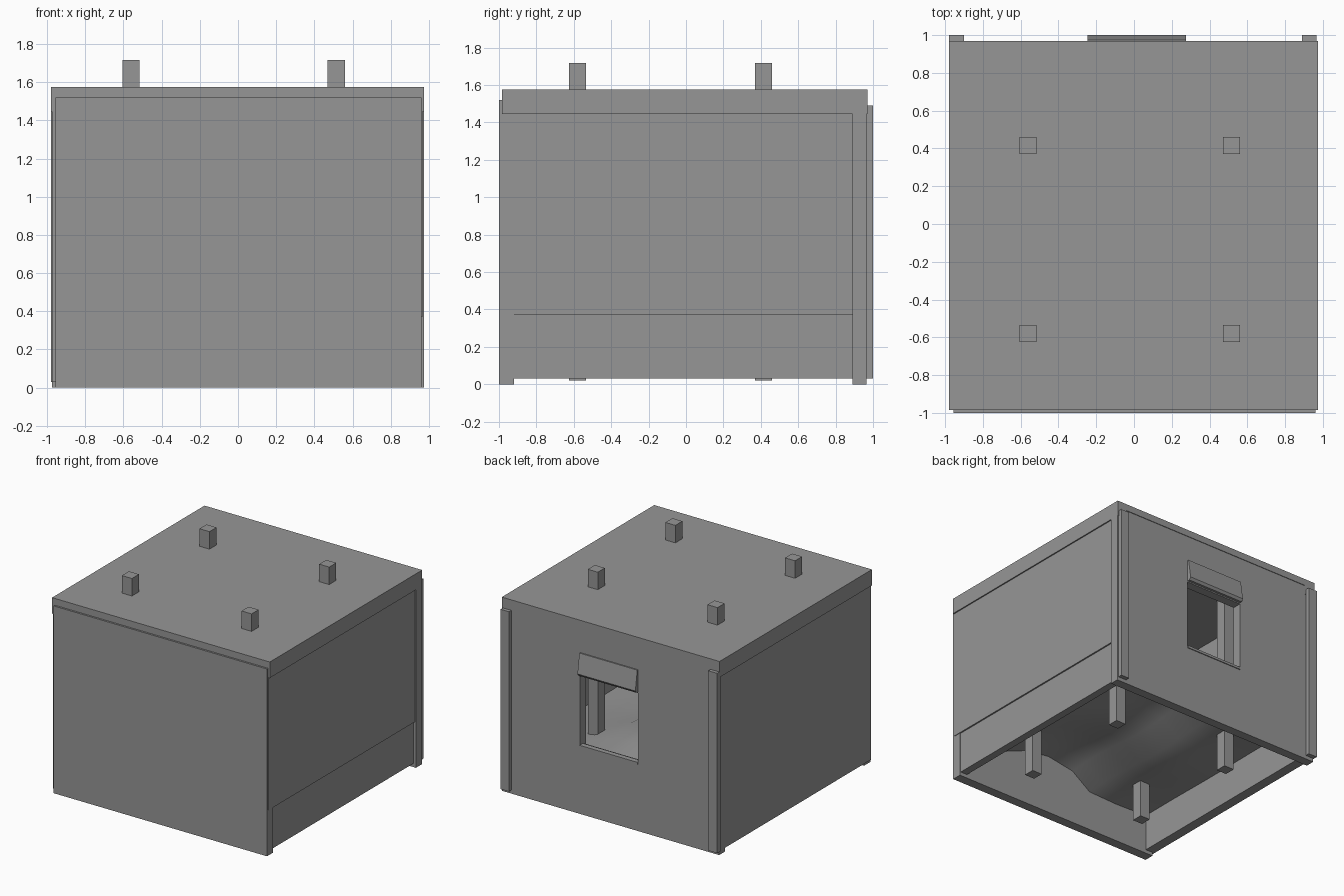
import bpy, bmesh, math

old = bpy.data.objects.get("Cube")
if old:
    bpy.data.objects.remove(old, do_unlink=True)

# One plain grey for the whole building
grey = bpy.data.materials.new("plain_grey")
grey.use_nodes = True
colour = (0.305, 0.305, 0.305, 1)
grey.diffuse_color = colour
grey.node_tree.nodes["Principled BSDF"].inputs["Base Color"].default_value = colour


def finish(name, bm):
    bmesh.ops.recalc_face_normals(bm, faces=bm.faces)
    mesh = bpy.data.meshes.new(name)
    bm.to_mesh(mesh)
    bm.free()
    mesh.materials.append(grey)
    obj = bpy.data.objects.new(name, mesh)
    bpy.context.collection.objects.link(obj)
    return obj


def box(name, x, y, z):
    """Box from (low, high) pairs on each axis."""
    bm = bmesh.new()
    bmesh.ops.create_cube(bm, size=1)
    for v in bm.verts:
        for i, (lo, hi) in enumerate((x, y, z)):
            v.co[i] = lo if v.co[i] < 0 else hi
    return finish(name, bm)


def prism(name, profile, x):
    """Extrude a y-z profile along x."""
    bm = bmesh.new()
    face = bm.faces.new([bm.verts.new((x[0], y, z)) for y, z in profile])
    ext = bmesh.ops.extrude_face_region(bm, geom=[face])
    for v in ext["geom"]:
        if isinstance(v, bmesh.types.BMVert):
            v.co.x = x[1]
    return finish(name, bm)


# Roof slab with deeper fascias on both sides
box("roof_slab", (-0.98, 0.975), (-0.985, 0.97), (1.52, 1.575))
box("right_fascia", (-0.98, -0.89), (-0.985, 0.97), (1.445, 1.52))
box("left_fascia", (0.89, 0.975), (-0.985, 0.97), (1.445, 1.52))

# Walls
box("front_wall", (-0.955, 0.96), (-1.0, -0.92), (0, 1.52))
box("right_wall", (-0.973, -0.89), (-0.985, 0.89), (0.03, 1.445))
box("left_wall_upper", (0.89, 0.965), (-0.985, 0.89), (0.37, 1.445))
box("left_wall_lower", (0.89, 0.953), (-0.985, 0.89), (0.03, 0.37))

# Back wall built around the window opening
win_x, win_z = (-0.245, 0.275), (0.54, 1.12)
back = (0.89, 0.965)
box("back_wall_right", (-0.973, win_x[0]), back, (0, 1.52))
box("back_wall_left", (win_x[1], 0.975), back, (0, 1.52))
box("back_wall_below_window", win_x, back, (0, win_z[0]))
box("back_wall_above_window", win_x, back, (win_z[1], 1.52))
box("window_sill", win_x, (0.93, 0.972), (win_z[0], win_z[0] + 0.02))

# Sloping flap over the window
prism("window_flap", [(0.96, 1.31), (0.975, 1.31), (1.0, 1.15),
                      (0.985, 1.13), (0.96, 1.13)], win_x)

# Corner strips on the back
for side, x in (("right", (-0.98, -0.9)), ("left", (0.89, 0.965))):
    box(side + "_corner_strip", x, (0.96, 1.0), (0.03, 1.49))

# Four posts running through floor and roof
for side, x in (("right", -0.56), ("left", 0.515)):
    for end, y in (("front", -0.58), ("back", 0.415)):
        box(f"{end}_{side}_post", (x - 0.045, x + 0.045),
            (y - 0.045, y + 0.045), (0.02, 1.717))

# Rolling floor: a ridge profile across x, swept to the back
ridge = [(-0.9, 0.33), (-0.6, 0.32), (-0.33, 0.33), (-0.16, 0.45),
         (0.08, 0.49), (0.3, 0.46), (0.5, 0.38), (0.7, 0.35), (0.9, 0.35)]
bm = bmesh.new()
steps = 12
rows = []
for j in range(steps + 1):
    y = -0.93 + 1.83 * j / steps
    sway = 0.02 * math.sin(j * 0.9)
    rows.append([bm.verts.new((x, y, z + sway * (1 - abs(x))))
                 for x, z in ridge])
for a, b in zip(rows, rows[1:]):
    for i in range(len(ridge) - 1):
        bm.faces.new((a[i], a[i + 1], b[i + 1], b[i]))
floor = finish("rolling_floor", bm)
for p in floor.data.polygons:
    p.use_smooth = True
